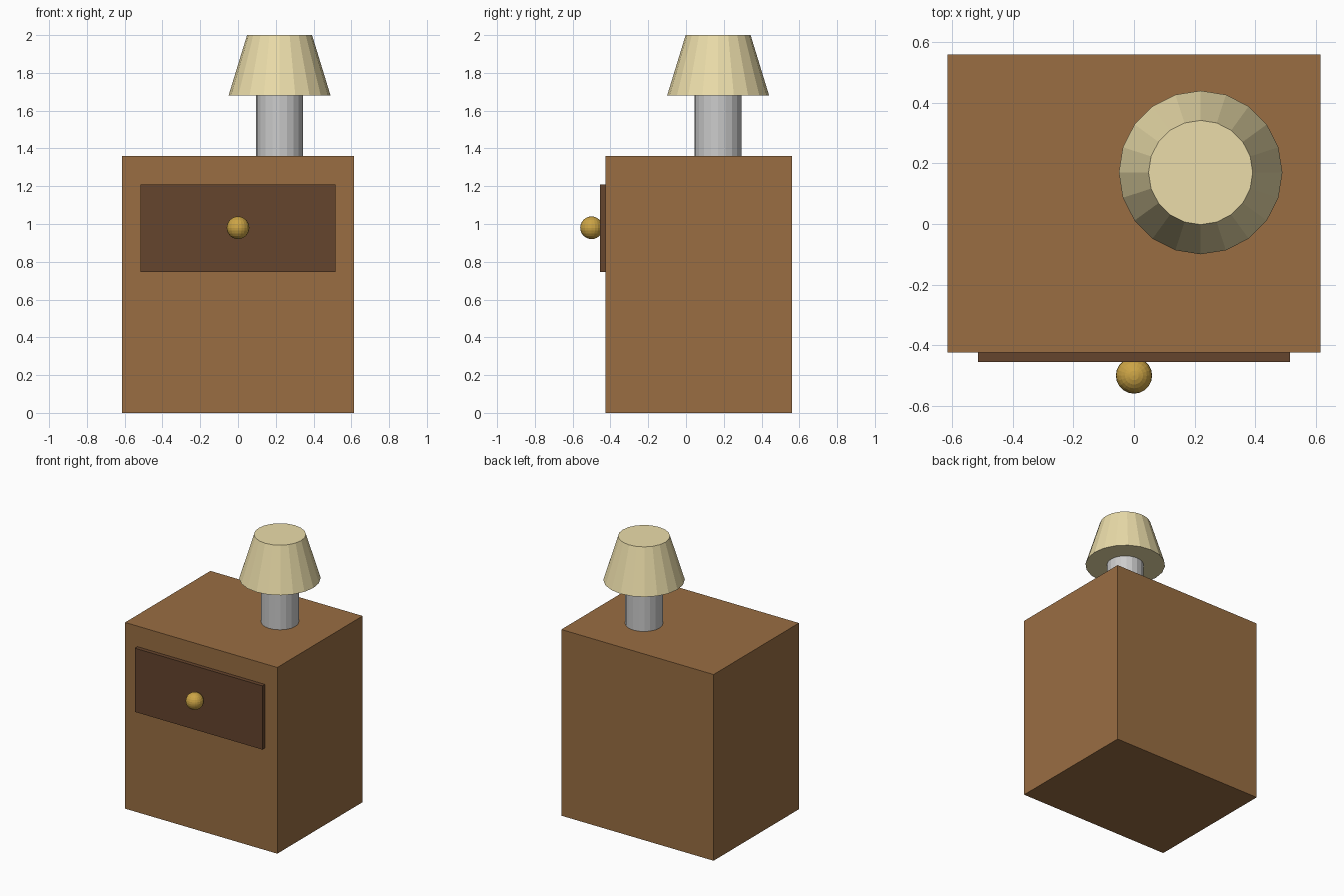
import bpy

if "Cube" in bpy.data.objects:
    bpy.data.objects.remove(bpy.data.objects["Cube"])


def paint(obj, name, rgb):
    obj.name = name
    mat = bpy.data.materials.new(name + "_colour")
    mat.diffuse_color = (*rgb, 1)
    mat.use_nodes = True
    mat.node_tree.nodes["Principled BSDF"].inputs["Base Color"].default_value = mat.diffuse_color
    obj.data.materials.append(mat)


def box(name, lo, hi, rgb):
    centre = [(a + b) / 2 for a, b in zip(lo, hi)]
    bpy.ops.mesh.primitive_cube_add(size=1, location=centre)
    obj = bpy.context.object
    obj.scale = [b - a for a, b in zip(lo, hi)]
    bpy.ops.object.transform_apply(location=False, rotation=False, scale=True)
    paint(obj, name, rgb)


def round_part(name, r_bottom, r_top, z0, z1, rgb):
    bpy.ops.mesh.primitive_cone_add(vertices=20, radius1=r_bottom, radius2=r_top,
                                    depth=z1 - z0, location=(0.22, 0.17, (z0 + z1) / 2))
    paint(bpy.context.object, name, rgb)


# Cabinet and drawer front
box("cabinet", (-0.615, -0.425, 0), (0.615, 0.56, 1.36), (0.32, 0.155, 0.055))
box("drawer_front", (-0.515, -0.455, 0.745), (0.515, -0.425, 1.21), (0.13, 0.058, 0.026))

# Drawer knob
bpy.ops.mesh.primitive_uv_sphere_add(segments=20, ring_count=12, radius=0.06,
                                     location=(0, -0.5, 0.98))
paint(bpy.context.object, "drawer_knob", (0.6, 0.37, 0.06))

# Lamp
round_part("lamp_base", 0.125, 0.125, 1.36, 1.68, (0.7, 0.7, 0.68))
round_part("lamp_shade", 0.27, 0.172, 1.68, 2.0, (0.83, 0.72, 0.4))
